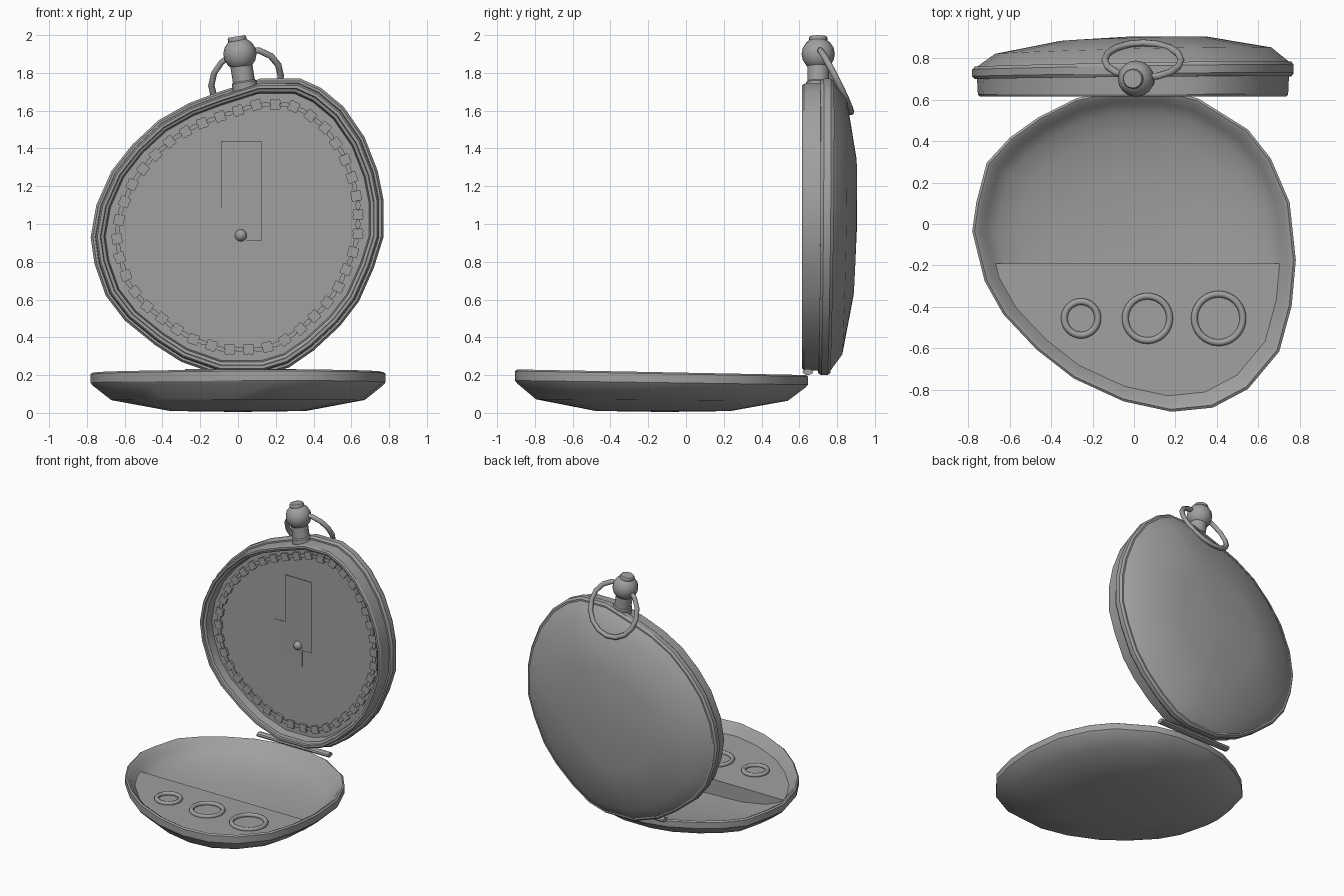
import bpy, bmesh, math
from mathutils import Vector, Matrix

if "Cube" in bpy.data.objects:
    bpy.data.objects.remove(bpy.data.objects["Cube"])

metal = bpy.data.materials.new("grey metal")
metal.use_nodes = True
GREY = (0.35, 0.35, 0.35, 1)
metal.diffuse_color = GREY
metal.node_tree.nodes["Principled BSDF"].inputs["Base Color"].default_value = GREY


def outline(*points):
    return [Vector(p) / 100 for p in points]


# Lopsided outlines in hundredths, around the centre of each half
CASE = outline(
    (33, 79), (44, 74), (56, 64), (67, 48), (74, 30), (77, 15), (77, -5), (72, -21), (64, -39),
    (54, -52), (40, -65), (27, -74), (14, -78), (-10, -78), (-30, -71), (-44, -62), (-60, -49),
    (-70, -36), (-76, -19), (-78, -5), (-75, 12), (-67, 30), (-56, 44), (-42, 57), (-26, 66),
    (-10, 72), (12, 79))
LID = outline(
    (18, -79), (38, -77), (55, -68), (70, -50), (76, -28), (78, -6), (75, 22), (66, 43), (55, 57),
    (31, 72), (15, 76), (-10, 76), (-28, 72), (-46, 63), (-60, 53), (-71, 41), (-76, 22),
    (-78, 8), (-72, -16), (-63, -32), (-47, -49), (-29, -63), (-5, -74))
FACE_Y = 0.7


def case_space(u, v, y):
    return Vector((u, y + (y - 0.62) * (0.1 * u + 0.07 * v), 0.98 + v))


def lid_space(u, v, z):
    return Vector((u, v - 0.115, z * (1 - 0.09 * v)))


def finish(name, bm, angle=30):
    bmesh.ops.recalc_face_normals(bm, faces=bm.faces)
    mesh = bpy.data.meshes.new(name)
    bm.to_mesh(mesh)
    bm.free()
    mesh.materials.append(metal)
    obj = bpy.data.objects.new(name, mesh)
    bpy.context.collection.objects.link(obj)
    bpy.ops.object.select_all(action='DESELECT')
    obj.select_set(True)
    bpy.context.view_layer.objects.active = obj
    bpy.ops.object.shade_smooth_by_angle(angle=math.radians(angle))


def loft(shape, profile, place):
    """Skin scaled copies of a closed shape; scale 0 becomes one tip."""
    bm = bmesh.new()
    rings = []
    for s, h in profile:
        if s == 0:
            rings.append([bm.verts.new(place(0, 0, h))] * len(shape))
        else:
            rings.append([bm.verts.new(place(p.x * s, p.y * s, h)) for p in shape])
    for a, b in zip(rings, rings[1:]):
        for i in range(len(shape)):
            j = (i + 1) % len(shape)
            bm.faces.new(list(dict.fromkeys((a[i], a[j], b[j], b[i]))))
    return bm


def torus(name, centre, major, minor, rot, n=32, m=8, lean=0):
    bm = bmesh.new()
    grid = []
    for i in range(n):
        a = math.tau * i / n
        ring = []
        for k in range(m):
            b = math.tau * k / m
            r = major + minor * math.cos(b)
            p = rot @ Vector((r * math.cos(a), r * math.sin(a), minor * math.sin(b)))
            p.z += lean * p.x
            ring.append(bm.verts.new(p + Vector(centre)))
        grid.append(ring)
    for i in range(n):
        for k in range(m):
            i2, k2 = (i + 1) % n, (k + 1) % m
            bm.faces.new((grid[i][k], grid[i2][k], grid[i2][k2], grid[i][k2]))
    finish(name, bm, 60)


def plate(name, x0, x1, z0, z1, y):
    bm = bmesh.new()
    bmesh.ops.create_cube(bm, size=1, matrix=Matrix.Translation(((x0 + x1) / 2, y, (z0 + z1) / 2))
                          @ Matrix.Diagonal((x1 - x0, 0.003, z1 - z0, 1)))
    finish(name, bm)


def ball(name, centre, r):
    bm = bmesh.new()
    bmesh.ops.create_uvsphere(bm, u_segments=16, v_segments=8, radius=r,
                              matrix=Matrix.Translation(centre))
    finish(name, bm, 60)


# Watch case: deep recessed face, stepped bezel, rim and domed back
finish("watch_case", loft(CASE, [
    (0, FACE_Y), (0.9, FACE_Y), (0.91, 0.635), (0.93, 0.628), (0.935, 0.615), (0.955, 0.615),
    (0.965, 0.625), (0.97, 0.705), (0.985, 0.705), (1, 0.72), (1, 0.755), (0.985, 0.77),
    (0.97, 0.77), (0.86, 0.835), (0.46, 0.892), (0, 0.905)], case_space))

# Open lid: domed outside, hollow inside
finish("lid", loft(LID, [
    (0, 0.005), (0.46, 0.01), (0.86, 0.068), (0.985, 0.145), (1, 0.16), (1, 0.207), (0.985, 0.215),
    (0.96, 0.205), (0.92, 0.16), (0.85, 0.12), (0.72, 0.08), (0.46, 0.045), (0, 0.03)], lid_space))

# Shelf filling the front part of the lid, cut straight across
bm = loft(LID, [(0, 0.15), (0.915, 0.15), (0.85, 0.112), (0.72, 0.075), (0.46, 0.04), (0, 0.025)],
          lid_space)
cut = bmesh.ops.bisect_plane(bm, geom=bm.verts[:] + bm.edges[:] + bm.faces[:],
                             plane_co=(0, -0.19, 0), plane_no=(0, 1, 0), clear_outer=True)
bmesh.ops.holes_fill(bm, edges=[e for e in cut["geom_cut"] if isinstance(e, bmesh.types.BMEdge)])
finish("lid_shelf", bm)

# Three raised rings on the shelf
for side, x, r in (("left", 0.408, 0.117), ("middle", 0.065, 0.107), ("right", -0.255, 0.081)):
    torus(side + "_shelf_ring", (x, -0.455, 0.162), r, 0.016, Matrix.Identity(3))

# Face ornaments: four-lobed studs with leaves between them
path = [p * 0.825 for p in CASE]
lengths = [(path[(i + 1) % len(path)] - p).length for i, p in enumerate(path)]


def along(d):
    for i, seg in enumerate(lengths):
        if d <= seg:
            a, b = path[i], path[(i + 1) % len(path)]
            return a.lerp(b, d / seg), math.atan2(b.y - a.y, b.x - a.x)
        d -= seg


studs = bmesh.new()


def stud(d, radius, stretch, steps, height):
    centre, angle = along(d)
    top, low = [], []
    for k in range(steps):
        t = math.tau * k / steps
        x, y = radius(t) * math.cos(t) * stretch, radius(t) * math.sin(t)
        u = centre.x + x * math.cos(angle) - y * math.sin(angle)
        v = centre.y + x * math.sin(angle) + y * math.cos(angle)
        top.append(studs.verts.new(case_space(u, v, FACE_Y - height)))
        low.append(studs.verts.new(case_space(u, v, FACE_Y + 0.002)))
    studs.faces.new(top)
    for k in range(steps):
        j = (k + 1) % steps
        studs.faces.new((top[k], top[j], low[j], low[k]))


COUNT = 40
step = sum(lengths) / COUNT
for i in range(COUNT):
    stud((i + 0.25) * step, lambda t: 0.031 - 0.006 * math.cos(4 * t), 1, 16, 0.018)
    stud((i + 0.75) * step, lambda t: 0.013, 2, 10, 0.01)
finish("face_ornaments", studs)

# Hands and centre knob
plate("minute_hand_plate", -0.09, 0.125, 0.91, 1.44, FACE_Y - 0.012)
plate("hour_hand_plate", -0.19, 0.045, 0.79, 1.085, FACE_Y - 0.006)
ball("hand_knob", (0.015, FACE_Y - 0.012, 0.94), 0.032)

# Stem, ball and crown button, leaning slightly
circle = [Vector((math.cos(math.tau * i / 16), math.sin(math.tau * i / 16))) for i in range(16)]


def stem_space(u, v, z):
    return Vector((u + 0.04 - 0.16 * (z - 1.7), 0.7 + v, z + 0.15 * u))


finish("stem", loft(circle, [(0, 1.68), (0.065, 1.68), (0.065, 1.75), (0.058, 1.757),
                             (0.058, 1.84), (0, 1.84)], stem_space))
ball("stem_ball", (0.01, 0.7, 1.9), 0.088)
finish("crown_button", loft(circle, [(0, 1.94), (0.042, 1.94), (0.042, 1.965), (0.049, 1.97),
                                     (0.049, 1.985), (0.044, 1.993), (0, 1.993)], stem_space))

# Hanging bow, tipped backwards
torus("bow", (0.043, 0.79, 1.757), 0.184, 0.017, Matrix.Rotation(math.radians(-63), 3, 'X'),
      lean=0.13, n=16)

# Flattened hinge bar between case and lid
bm = bmesh.new()
bmesh.ops.create_cone(bm, cap_ends=True, segments=10, radius1=1, radius2=1, depth=0.59,
                      matrix=Matrix.Translation((0.015, 0.645, 0.217))
                      @ Matrix.Diagonal((1, 0.028, 0.016, 1))
                      @ Matrix.Rotation(math.pi / 2, 4, 'Y'))
finish("hinge", bm)
